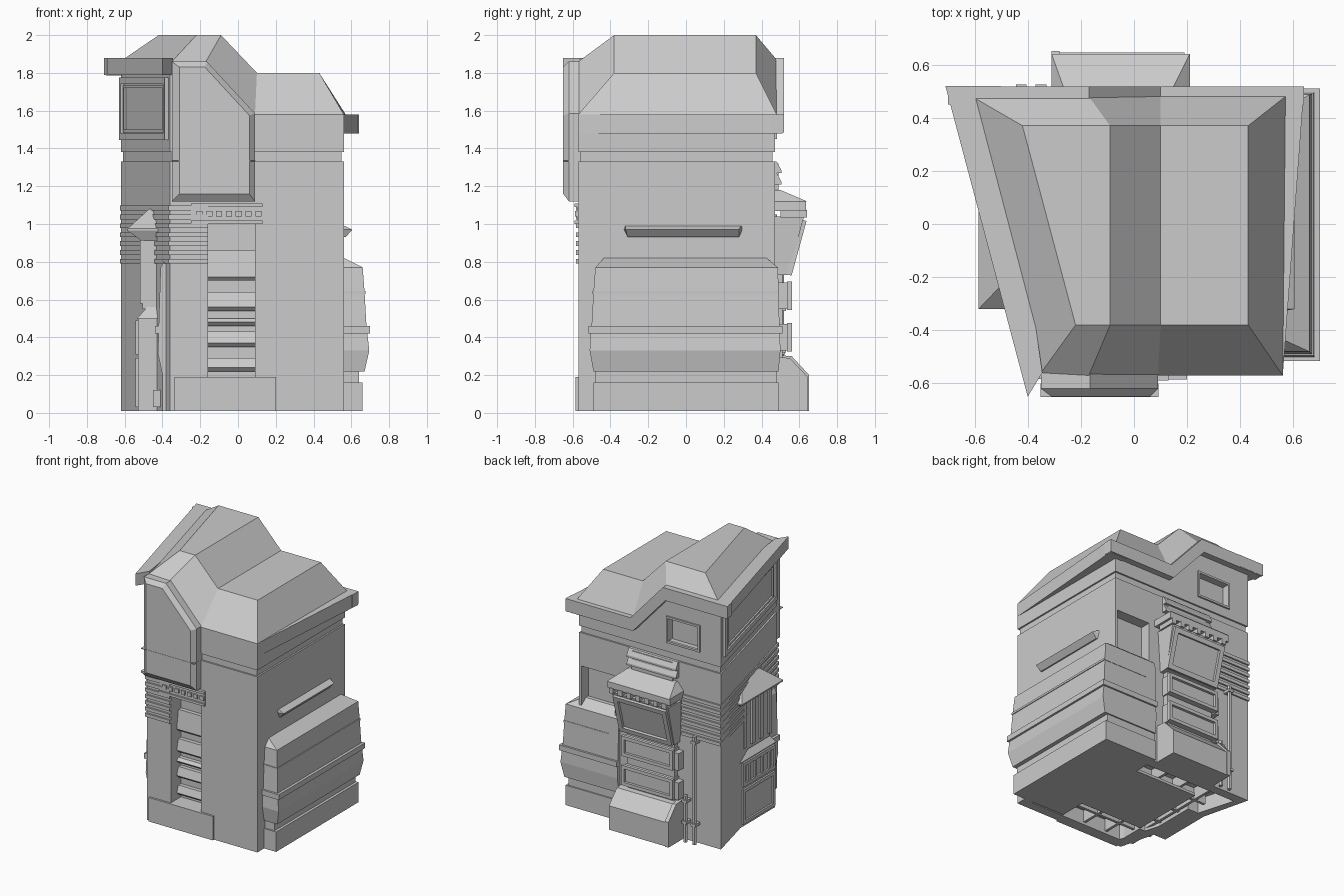
import bpy, bmesh, math
from mathutils import Matrix, Vector


def loft(name, rings):
    """Skin equal-length rings of points; eight-point rings get kinked strip caps."""
    bm = bmesh.new()
    vs = [[bm.verts.new(p) for p in r] for r in rings]
    n = len(vs[0])
    for a, b in zip(vs, vs[1:]):
        for i in range(n):
            j = (i + 1) % n
            bm.faces.new((a[i], a[j], b[j], b[i]))
    for r in (vs[0], vs[-1]):
        if n == 8:
            for i in range(3):
                bm.faces.new((r[i], r[i + 1], r[6 - i], r[7 - i]))
        else:
            bm.faces.new(r)
    bmesh.ops.recalc_face_normals(bm, faces=bm.faces)
    me = bpy.data.meshes.new(name)
    bm.to_mesh(me)
    bm.free()
    ob = bpy.data.objects.new(name, me)
    bpy.context.collection.objects.link(ob)
    return ob


def prism(name, poly, z0, z1):
    return loft(name, [[(x, y, z) for x, y in poly] for z in (z0, z1)])


def box(name, x0, x1, y0, y1, z0, z1):
    return prism(name, [(x0, y0), (x1, y0), (x1, y1), (x0, y1)], z0, z1)


def along_x(name, prof, x0, x1):
    return loft(name, [[(x, y, z) for y, z in prof] for x in (x0, x1)])


def along_y(name, prof, y0, y1):
    return loft(name, [[(x, y, z) for x, z in prof] for y in (y0, y1)])


def frame(name, w, h, t, d, mat):
    """Four bars around an opening, built in local xz and placed by a matrix."""
    for k, (a, b, c, e) in enumerate([(-w, w, h - t, h), (-w, w, -h, t - h),
                                      (-w, t - w, t - h, h - t), (w - t, w, t - h, h - t)]):
        box(name + "_bar_%d" % k, a, b, -d, d, c, e).matrix_world = mat


def cut(ob, cutter):
    m = ob.modifiers.new("cut", 'BOOLEAN')
    m.object, m.operation, m.solver = cutter, 'DIFFERENCE', 'EXACT'
    bpy.context.view_layer.objects.active = ob
    bpy.ops.object.modifier_apply(modifier=m.name)
    bpy.data.objects.remove(cutter)


def footprint(d=0.0):
    return [(-0.62 - d, 0.47 + d), (0.56 + d, 0.47 + d), (0.56 + d, -0.57 - d), (-0.36 - d, -0.57 - d)]


WALL_ANGLE = math.atan2(-1.04, 0.26)


def wall_matrix(y, z, out=0.0):
    x = -0.62 + (0.47 - y) * 0.25
    return Matrix.Translation((x - out, y, z)) @ Matrix.Rotation(WALL_ANGLE, 4, 'Z')


# main walls with front opening, rear alcove and hollow underside
body = prism("lower_walls", footprint(), 0.01, 1.33)
cut(body, box("c1", -0.16, 0.09, -0.8, -0.45, 0.19, 1.09))
cut(body, box("c2", 0.26, 0.54, 0.39, 0.6, 0.6, 1.08))
cut(body, prism("c3", footprint(-0.07), -0.1, 0.12))
box("floor_plate", -0.3, 0.3, -0.29, 0.29, 0.01, 0.03)
for i in range(5):
    t = -0.36 + i * 0.19
    box("floor_joist_x_%d" % i, -0.45, 0.5, t - 0.01, t + 0.01, 0.03, 0.12)
    box("floor_joist_y_%d" % i, t - 0.01, t + 0.01, -0.5, 0.4, 0.03, 0.12)
prism("wall_groove", footprint(-0.012), 1.32, 1.39)

# upper walls following the two-level roof line
top = [(-0.62, .47, 1.86), (-0.17, .47, 1.86), (0.1, .47, 1.58), (0.56, .47, 1.58),
       (0.56, -.57, 1.58), (0.09, -.57, 1.58), (-0.17, -.57, 1.86), (-0.36, -.57, 1.86)]
upper = loft("upper_walls", [[(x, y, 1.38) for x, y, z in top], top])
cut(upper, box("c4", -0.44, -0.18, 0.42, 0.6, 1.46, 1.64))
frame("rear_window", 0.14, 0.1, 0.015, 0.01, Matrix.Translation((-0.31, 0.472, 1.55)))

# faceted roof
eave = [(-0.61, .48, 1.87), (-0.17, .48, 1.87), (0.1, .48, 1.58), (0.57, .48, 1.58),
        (0.56, -.57, 1.58), (0.09, -.57, 1.58), (-0.17, -.57, 1.86), (-0.35, -.56, 1.86)]
ridge = [(-0.42, .37, 2), (-0.09, .37, 2), (0.1, .37, 1.8), (0.43, .37, 1.8),
         (0.43, -.38, 1.8), (0.1, -.38, 1.8), (-0.09, -.38, 2), (-0.22, -.38, 2)]
loft("roof", [eave, ridge])

# eave boards
prism("left_eave", [(-0.71, .52), (-0.40, -.65), (-0.345, -.56), (-0.5, .52)], 1.79, 1.88)
prism("right_eave", [(0.5, -.57), (0.56, -.57), (0.64, .51), (0.5, .51)], 1.48, 1.58)
line = [(-0.70, 1.88), (-0.17, 1.88), (0.1, 1.58), (0.64, 1.58)]
rear = line + [(x - (0.02 if 0 < k < 3 else 0), z - 0.095) for k, (x, z) in enumerate(line)][::-1]
along_y("rear_eave", rear, 0.45, 0.518)

# front bay with chamfered face
outer = [(-0.35, 1.12), (0.09, 1.12), (0.09, 1.585), (-0.165, 1.86), (-0.35, 1.86)]
inner = [(-0.31, 1.16), (0.06, 1.16), (0.06, 1.575), (-0.175, 1.83), (-0.31, 1.83)]
loft("front_bay", [[(x, y, z) for x, z in r] for r, y in ((outer, -0.5), (outer, -0.62), (inner, -0.65))])
box("front_bay_groove", -0.352, 0.092, -0.652, -0.6, 1.33, 1.335)

# left wall window frame
frame("left_window", 0.50, 0.165, 0.035, 0.02, wall_matrix(-0.05, 1.61))
frame("left_window_inner", 0.44, 0.125, 0.015, 0.012, wall_matrix(-0.05, 1.61))

# stacked corner bands round the left side
for i in range(7):
    z = 0.79 + i * 0.047
    prism("corner_band_%d" % i, [(-0.625, .482), (-0.3, .482), (-0.2, .3), (-0.2, -.4), (-0.16, -.45),
                                 (-0.16, -.583), (-0.368, -.583)], z, z + 0.025)

# front plinth, pilaster brackets and shutter slats
box("front_plinth", -0.335, 0.2, -0.585, -0.5, 0.01, 0.19)
for z in (1.0, 1.09):
    box("front_lintel", -0.25, 0.13, -0.59, -0.5, z, z + 0.018)
for i in range(7):
    x = -0.22 + i * 0.052
    box("lintel_block_%d" % i, x, x + 0.032, -0.588, -0.5, 1.04, 1.07)
box("lintel_back", -0.25, 0.13, -0.577, -0.45, 1.0, 1.1)
for z0, z1 in ((.22, .29), (.35, .43), (.46, .50), (.54, .64), (.70, .86)):
    along_x("shutter_%.2f" % z0, [(-.44, z0), (-.48, z0), (-.5, z0 + .02), (-.48, z1), (-.44, z1)], -0.16, 0.09)

# bulging right annex: height, reach, front and back of every level
levels = [(.01, .66, -.49, .49), (.16, .66, -.49, .49), (.16, .64, -.48, .48), (.22, .64, -.48, .48),
          (.22, .67, -.49, .49), (.33, .695, -.51, .50), (.42, .685, -.505, .497), (.42, .70, -.515, .51),
          (.46, .70, -.515, .51), (.46, .68, -.50, .495), (.64, .67, -.49, .49), (.77, .66, -.48, .487),
          (.825, .55, -.43, .42)]
loft("right_annex", [[(0.22, a, z), (x, a, z), (x, b, z), (0.22, b, z)] for z, x, a, b in levels])
along_x("annex_molding", [(-.495, .63), (.493, .63), (.493, .645), (-.495, .645)], 0.3, 0.676)

# right wall ledge
loft("right_ledge", [[(.55, -.31, .93), (.57, -.31, .93), (.57, .28, .93), (.55, .28, .93)],
                     [(.55, -.33, .97), (.605, -.32, .97), (.605, .28, .97), (.55, .30, .97)],
                     [(.55, -.33, .99), (.565, -.32, .99), (.565, .29, .99), (.55, .30, .99)]])

# rear hanging oriel
loft("rear_oriel", [[(-.28, .44, .73), (.16, .44, .73), (.16, .54, .73), (-.28, .54, .73)],
                    [(-.29, .44, 1.04), (.18, .44, 1.04), (.18, .625, 1.04), (-.29, .625, 1.04)]])
tilt = Matrix.Translation((-0.055, 0.585, 0.875)) @ Matrix.Rotation(-math.atan2(.085, .31), 4, 'X')
frame("oriel_window", 0.22, 0.15, 0.035, 0.014, tilt)
box("oriel_cornice", -.31, .21, .44, .635, 1.07, 1.12)
for i in range(7):
    x = -0.28 + i * 0.073
    box("oriel_dentil_%d" % i, x, x + 0.035, .5, .64, 1.035, 1.075)
loft("oriel_roof", [[(-.31, .44, 1.12), (.21, .44, 1.12), (.21, .64, 1.12), (-.31, .64, 1.12)],
                    [(-.26, .44, 1.18), (.14, .44, 1.18), (.14, .5, 1.18), (-.26, .5, 1.18)]])
box("oriel_neck", -.23, .11, .44, .49, 1.17, 1.32)
for z in (1.21, 1.27):
    along_x("oriel_cap", [(.44, z), (.505, z), (.505, z + .015), (.48, z + .06), (.44, z + .06)], -.27, .14)

# rear lower panels and sloped base box
for z in (.40, .62):
    box("rear_panel", -.27, .14, .44, .54, z - .07, z + .07)
    frame("rear_panel_frame", .215, .075, .025, .012, Matrix.Translation((-.065, .548, z)))
    box("rear_panel_side", -.31, -.27, .44, .53, z - .08, z + .05)
box("rear_panel_spine", -.26, .13, .44, .51, .25, .75)
along_x("rear_base", [(.44, .01), (.645, .01), (.645, .19), (.55, .29), (.44, .3)], -.3, .19)
along_x("rear_base_trim", [(.44, .01), (.652, .01), (.652, .2), (.56, .3), (.44, .31)], -.31, -.28)

# drain pipes on the rear wall
for x, h in ((-.425, .82), (-.35, .36)):
    prism("drain_pipe", [(x + .015 * math.cos(k * math.pi / 3), .505 + .015 * math.sin(k * math.pi / 3))
                         for k in range(6)], .01, h)
    for z in (.15, h - .05):
        box("pipe_clamp", x - .02, x + .02, .46, .525, z, z + .02)

# left side entrance: lower box, window bay and canopy
box("left_porch", -.53, -.38, -.3, .12, .01, .5)
loft("left_porch_roof", [[(-.535, -.31, .5), (-.38, -.31, .5), (-.38, .12, .5), (-.535, .12, .5)],
                         [(-.48, -.28, .56), (-.38, -.28, .56), (-.38, .1, .56), (-.48, .1, .56)]])
side = Matrix.Rotation(math.pi / 2, 4, 'Z')
for z, h in ((.16, .13), (.40, .09)):
    frame("porch_panel", .19, h, .025, .01, Matrix.Translation((-.533, -.1, z)) @ side)
for i in range(4):
    y = -.22 + i * .08
    box("porch_mullion_%d" % i, -.542, -.52, y - .01, y + .01, .33, .47)
box("left_window_bay", -.505, -.38, -.28, .05, .55, .97)
for i in range(4):
    y = -.27 + i * .1
    box("bay_post_%d" % i, -.52, -.5, y - .012, y + .025, .58, .95)
loft("left_canopy", [[(-.51, -.29, .91), (-.38, -.29, .91), (-.38, .1, .91), (-.51, .1, .91)],
                     [(-.585, -.32, .965), (-.38, -.32, .965), (-.38, .17, .965), (-.585, .17, .965)],
                     [(-.585, -.32, .975), (-.38, -.32, .975), (-.38, .17, .975), (-.585, .17, .975)],
                     [(-.47, -.2, 1.08), (-.38, -.2, 1.08), (-.38, 0, 1.08), (-.47, 0, 1.08)]])

# small bulging buttress near the front left corner
prof = [(-.3, .01), (-.40, .01), (-.40, .2), (-.425, .32), (-.42, .42), (-.44, .42), (-.44, .46),
        (-.42, .46), (-.41, .77), (-.38, .82), (-.3, .82)]
along_y("left_buttress", prof, -.49, -.3)
